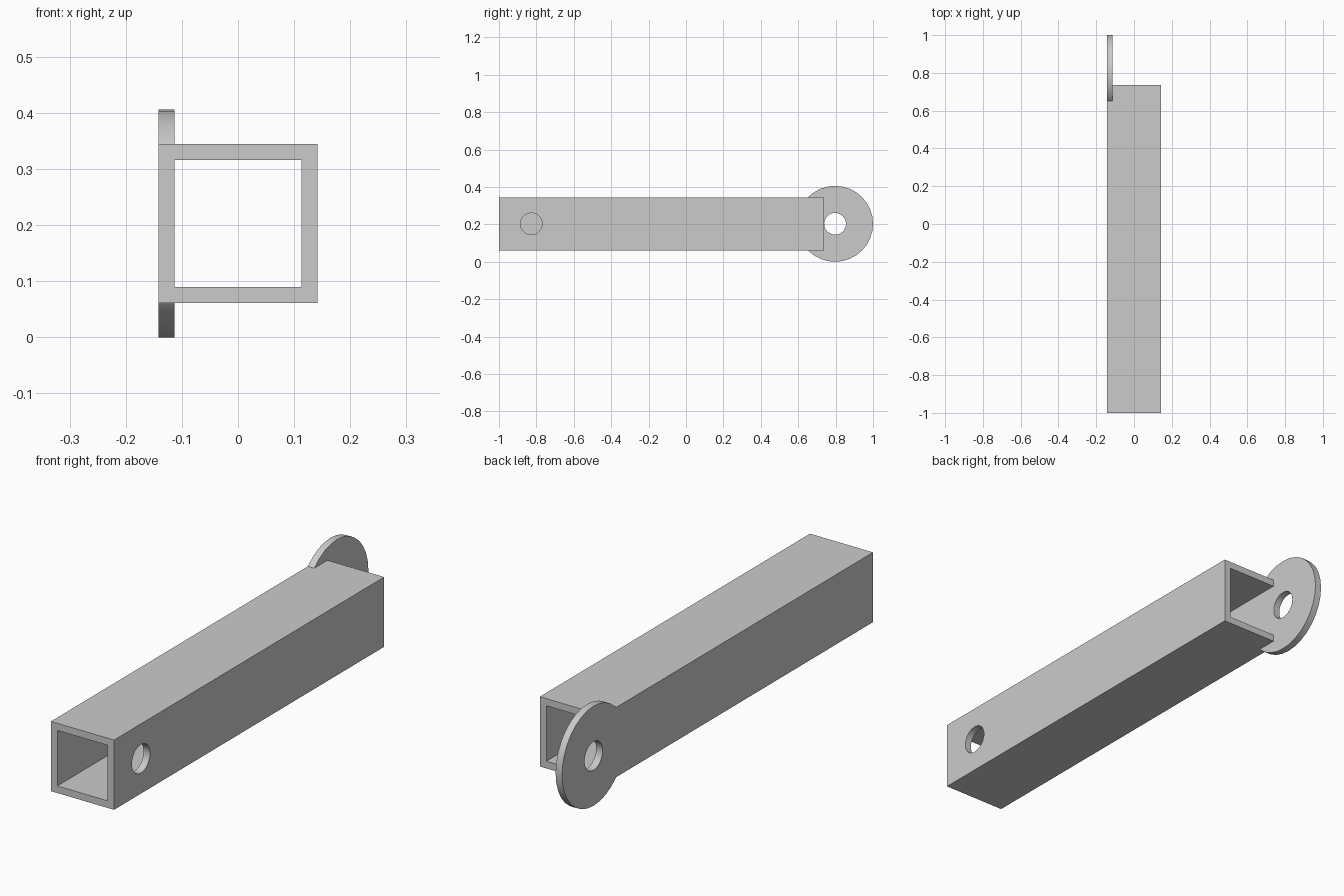
import bpy
import math

cube = bpy.data.objects.get("Cube")
if cube:
    bpy.data.objects.remove(cube, do_unlink=True)

HALF, WALL = 0.142, 0.029          # tube half width and wall thickness
FRONT, BACK = -1.0, 0.737          # tube ends
RADIUS, BORE = 0.203, 0.058        # lug disc and pin holes
EYE_Y, PIN_Y = 0.797, -0.827       # hole positions along the tube
AXIS_Z = RADIUS
LUG_X = -HALF + WALL / 2

steel = bpy.data.materials.new("grey_steel")
steel.use_nodes = True
grey = (0.6, 0.6, 0.6, 1.0)
steel.diffuse_color = grey
steel.node_tree.nodes["Principled BSDF"].inputs["Base Color"].default_value = grey


def box(name, half, y0, y1):
    """Square bar along y, centred on the tube axis."""
    bpy.ops.mesh.primitive_cube_add(size=1, location=(0, (y0 + y1) / 2, AXIS_Z))
    obj = bpy.context.object
    obj.name = name
    obj.scale = (2 * half, y1 - y0, 2 * half)
    bpy.ops.object.transform_apply(location=True, rotation=True, scale=True)
    obj.data.materials.append(steel)
    return obj


def disc(name, radius, x, y, depth):
    """Round bar or plate whose axis runs along x."""
    bpy.ops.mesh.primitive_cylinder_add(
        vertices=32, radius=radius, depth=depth,
        location=(x, y, AXIS_Z), rotation=(0, math.pi / 2, 0))
    obj = bpy.context.object
    obj.name = name
    bpy.ops.object.transform_apply(location=True, rotation=True, scale=True)
    obj.data.materials.append(steel)
    return obj


def combine(target, other, operation):
    """Merge or cut with another solid, then drop the helper."""
    other.hide_render = True
    bpy.context.view_layer.objects.active = target
    mod = target.modifiers.new(operation.title(), 'BOOLEAN')
    mod.operation = operation
    mod.solver = 'EXACT'
    mod.object = other
    bpy.ops.object.modifier_apply(modifier=mod.name)
    bpy.data.objects.remove(other, do_unlink=True)


# Hollow square tube, open at both ends
tube = box("square_tube_with_lug", HALF, FRONT, BACK)
combine(tube, box("tube_cavity", HALF - WALL, FRONT - 0.1, BACK + 0.1), 'DIFFERENCE')

# Round lug flush with the right wall
combine(tube, disc("lug", RADIUS, LUG_X, EYE_Y, WALL), 'UNION')

# Eye through the lug, and a pin hole through the left wall only
combine(tube, disc("lug_eye", BORE, LUG_X, EYE_Y, 3 * WALL), 'DIFFERENCE')
combine(tube, disc("pin_hole", BORE, -LUG_X, PIN_Y, 3 * WALL), 'DIFFERENCE')

# Smooth round rims, crisp edges
bpy.ops.object.select_all(action='DESELECT')
tube.select_set(True)
bpy.context.view_layer.objects.active = tube
bpy.ops.object.shade_smooth_by_angle(angle=math.radians(30))
